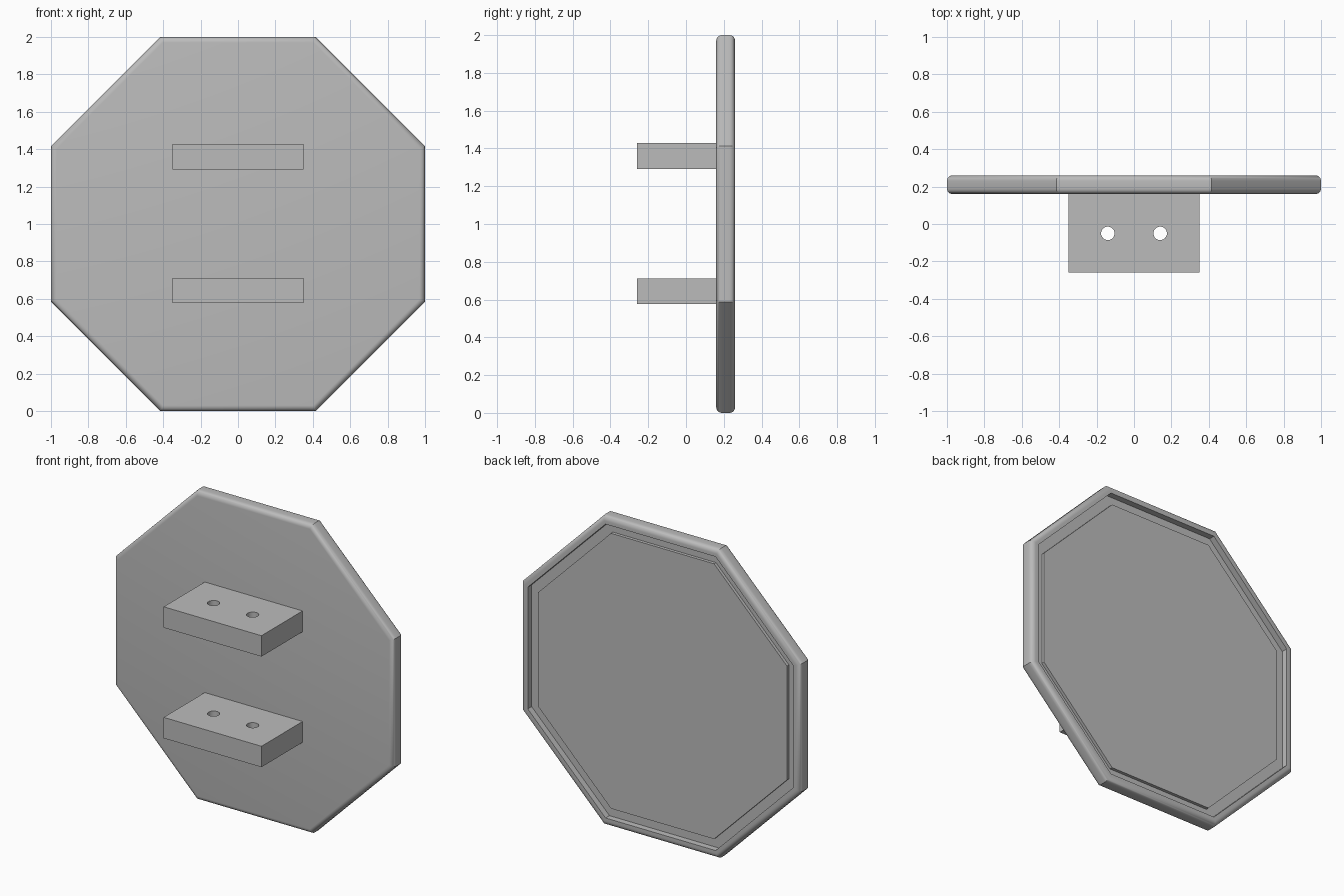
import bpy, bmesh
from math import sin, cos, pi, radians

cube = bpy.data.objects.get("Cube")
if cube:
    bpy.data.objects.remove(cube, do_unlink=True)

grey = bpy.data.materials.new("plain_grey")
grey.use_nodes = True
COLOUR = (0.5, 0.5, 0.5, 1)
grey.diffuse_color = COLOUR
grey.node_tree.nodes["Principled BSDF"].inputs["Base Color"].default_value = COLOUR

FRONT, BACK, ROUND = 0.16, 0.26, 0.03


def select_only(obj):
    bpy.ops.object.select_all(action="DESELECT")
    obj.select_set(True)
    bpy.context.view_layer.objects.active = obj


# Octagonal plate: a profile of (apothem, y) swept round eight sides
def octagon_plate(name, profile):
    bm = bmesh.new()
    rings = []
    for apothem, y in profile:
        r = apothem / cos(pi / 8)
        angles = [pi / 8 + i * pi / 4 for i in range(8)]
        rings.append([bm.verts.new((r * cos(a), y, 1 + r * sin(a))) for a in angles])
    for a, b in zip(rings, rings[1:]):
        for i in range(8):
            j = (i + 1) % 8
            bm.faces.new((a[i], a[j], b[j], b[i]))
    bm.faces.new(rings[0])
    bm.faces.new(rings[-1])
    bmesh.ops.recalc_face_normals(bm, faces=bm.faces)
    mesh = bpy.data.meshes.new(name)
    bm.to_mesh(mesh)
    bm.free()
    obj = bpy.data.objects.new(name, mesh)
    bpy.context.collection.objects.link(obj)
    mesh.materials.append(grey)
    select_only(obj)
    bpy.ops.object.shade_smooth_by_angle(angle=radians(30))
    return obj


def rounded_corner(y, start):
    steps = [start + i * pi / 12 for i in range(7)]
    return [(1 - ROUND + ROUND * cos(t), y + ROUND * sin(t)) for t in steps]


# Rounded rim, then a groove, then the slightly raised back panel
profile = rounded_corner(FRONT + ROUND, -pi / 2) + rounded_corner(BACK - ROUND, 0)
profile += [(0.95, BACK), (0.95, 0.22), (0.89, 0.22), (0.89, 0.24)]
octagon_plate("octagon_plate", profile)


# Mounting block with two vertical bolt holes
def mounting_block(name, z):
    bpy.ops.mesh.primitive_cube_add(size=1, location=(0, -0.045, z))
    block = bpy.context.object
    block.name = name
    block.scale = (0.7, 0.43, 0.135)
    block.data.materials.append(grey)
    bpy.ops.object.transform_apply(location=False, rotation=False, scale=True)
    for x in (-0.14, 0.14):
        bpy.ops.mesh.primitive_cylinder_add(vertices=32, radius=0.036, depth=0.4,
                                            location=(x, -0.05, z))
        cutter = bpy.context.object
        cutter.hide_render = True
        select_only(block)
        mod = block.modifiers.new("bolt_hole", "BOOLEAN")
        mod.operation = "DIFFERENCE"
        mod.solver = "EXACT"
        mod.object = cutter
        bpy.ops.object.modifier_apply(modifier=mod.name)
        bpy.data.objects.remove(cutter, do_unlink=True)
    bpy.ops.object.shade_smooth_by_angle(angle=radians(30))


mounting_block("lower_mounting_block", 0.645)
mounting_block("upper_mounting_block", 1.36)
